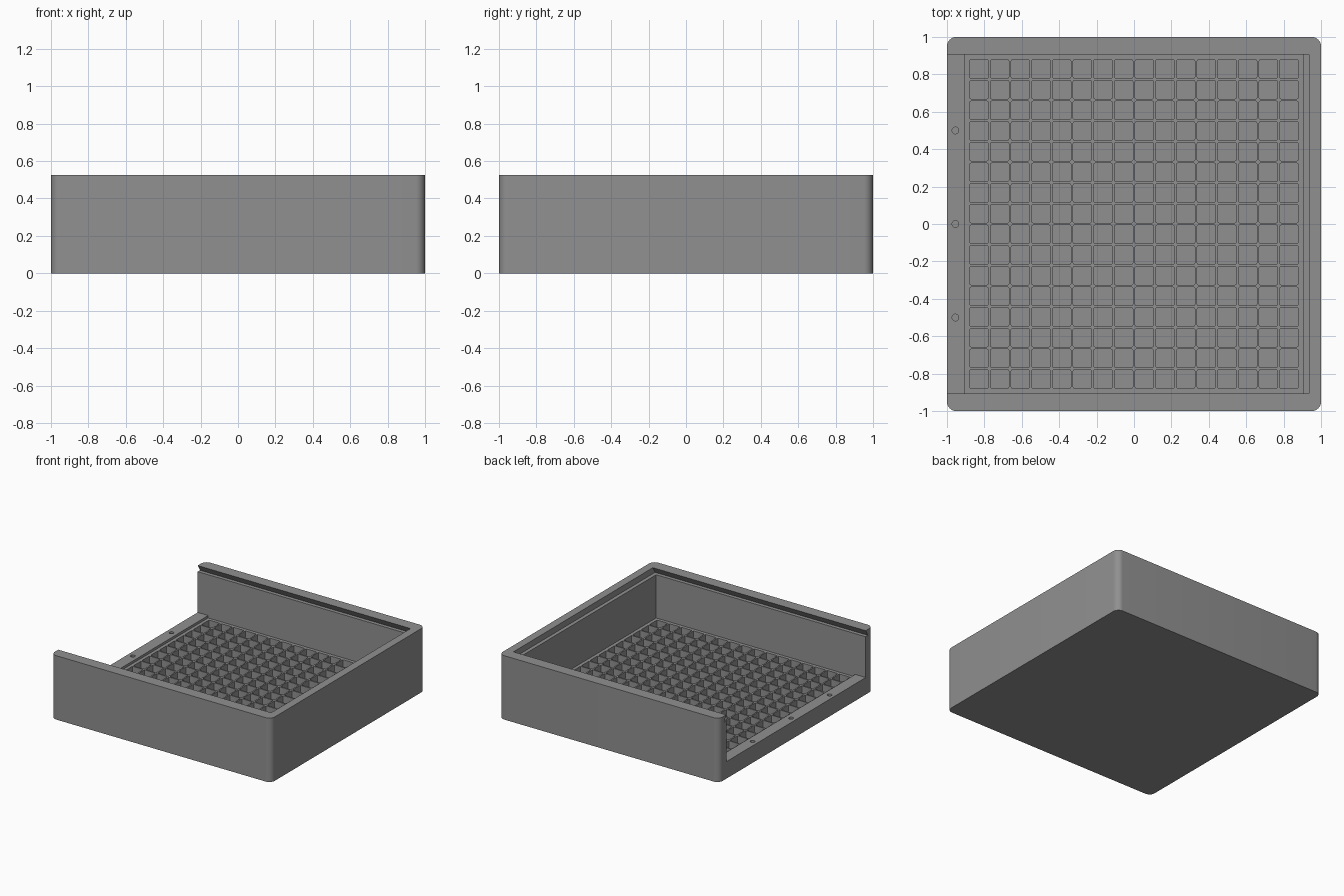
import bpy, bmesh, math
from mathutils import Matrix, Vector

cube = bpy.data.objects.get("Cube")
if cube:
    bpy.data.objects.remove(cube, do_unlink=True)

HEIGHT = 0.525      # wall height
INNER = 0.905       # half width of the cavity
DECK = 0.12         # top of the well plate
RIM = 0.14          # top of the low rim on the open side
LEDGE = 0.475       # ledge that carries the sliding lid
PITCH = 0.1105      # spacing of the wells
COUNT = 16

grey = bpy.data.materials.new("mid grey")
grey.use_nodes = True
grey.diffuse_color = (0.28, 0.28, 0.28, 1)
grey.node_tree.nodes["Principled BSDF"].inputs["Base Color"].default_value = grey.diffuse_color


def finish(name, bm):
    bmesh.ops.recalc_face_normals(bm, faces=bm.faces)
    mesh = bpy.data.meshes.new(name)
    bm.to_mesh(mesh)
    bm.free()
    mesh.materials.append(grey)
    obj = bpy.data.objects.new(name, mesh)
    bpy.context.collection.objects.link(obj)
    return obj


def add_box(bm, low, high, radius=0, segments=1):
    """Box between two corners, with optional rounded upright edges."""
    low, high = Vector(low), Vector(high)
    place = Matrix.Translation((low + high) / 2) @ Matrix.Diagonal((*(high - low), 1))
    verts = bmesh.ops.create_cube(bm, size=1, matrix=place)["verts"]
    if radius:
        edges = {e for v in verts for e in v.link_edges
                 if abs(e.verts[0].co.z - e.verts[1].co.z) > 0.001}
        bmesh.ops.bevel(bm, geom=list(edges), offset=radius, segments=segments,
                        profile=0.5, affect='EDGES')


def prism(name, points, travel):
    """Closed outline swept along a straight line."""
    bm = bmesh.new()
    face = bm.faces.new([bm.verts.new(p) for p in points])
    swept = bmesh.ops.extrude_face_region(bm, geom=[face])["geom"]
    bmesh.ops.translate(bm, vec=travel,
                        verts=[g for g in swept if isinstance(g, bmesh.types.BMVert)])
    return finish(name, bm)


# Outer block with rounded upright corners
bm = bmesh.new()
add_box(bm, (-1, -1, 0), (1, 1, HEIGHT), 0.05, 8)
tray = finish("tray_body", bm)

# Cavity, open on one side above the low rim
outline = [(-1.2, RIM), (-INNER, RIM), (-INNER, DECK), (INNER, DECK), (INNER, 0.7), (-1.2, 0.7)]
cavity = prism("cavity_cutter", [(x, -INNER, z) for x, z in outline], (0, 2 * INNER, 0))

# Dovetail channel for the sliding lid
outline = [(-0.935, LEDGE), (0.935, LEDGE), (INNER, HEIGHT), (INNER, 0.7),
           (-INNER, 0.7), (-INNER, HEIGHT)]
channel = prism("lid_channel_cutter", [(-1.2, y, z) for y, z in outline], (2.135, 0, 0))

# Square wells with softened corners
bm = bmesh.new()
half = 0.0495
centres = [(i - (COUNT - 1) / 2) * PITCH for i in range(COUNT)]
for x in centres:
    for y in centres:
        add_box(bm, (x - half, y - half, 0.03), (x + half, y + half, 0.2), 0.008, 2)
wells = finish("well_cutter", bm)

# Round holes along the low rim
bm = bmesh.new()
for y in (-0.5, 0, 0.5):
    bmesh.ops.create_cone(bm, cap_ends=True, segments=24, radius1=0.018, radius2=0.018,
                          depth=0.16, matrix=Matrix.Translation((-0.955, y, RIM)))
holes = finish("rim_hole_cutter", bm)

# Carve the tray, then discard the cutters
bpy.ops.object.select_all(action='DESELECT')
tray.select_set(True)
bpy.context.view_layer.objects.active = tray
for cutter in (cavity, channel, wells, holes):
    cutter.hide_render = True
    mod = tray.modifiers.new(cutter.name, 'BOOLEAN')
    mod.operation = 'DIFFERENCE'
    mod.solver = 'EXACT'
    mod.object = cutter
    bpy.ops.object.modifier_apply(modifier=mod.name)
    bpy.data.objects.remove(cutter, do_unlink=True)

bpy.ops.object.shade_smooth_by_angle(angle=math.radians(30))
